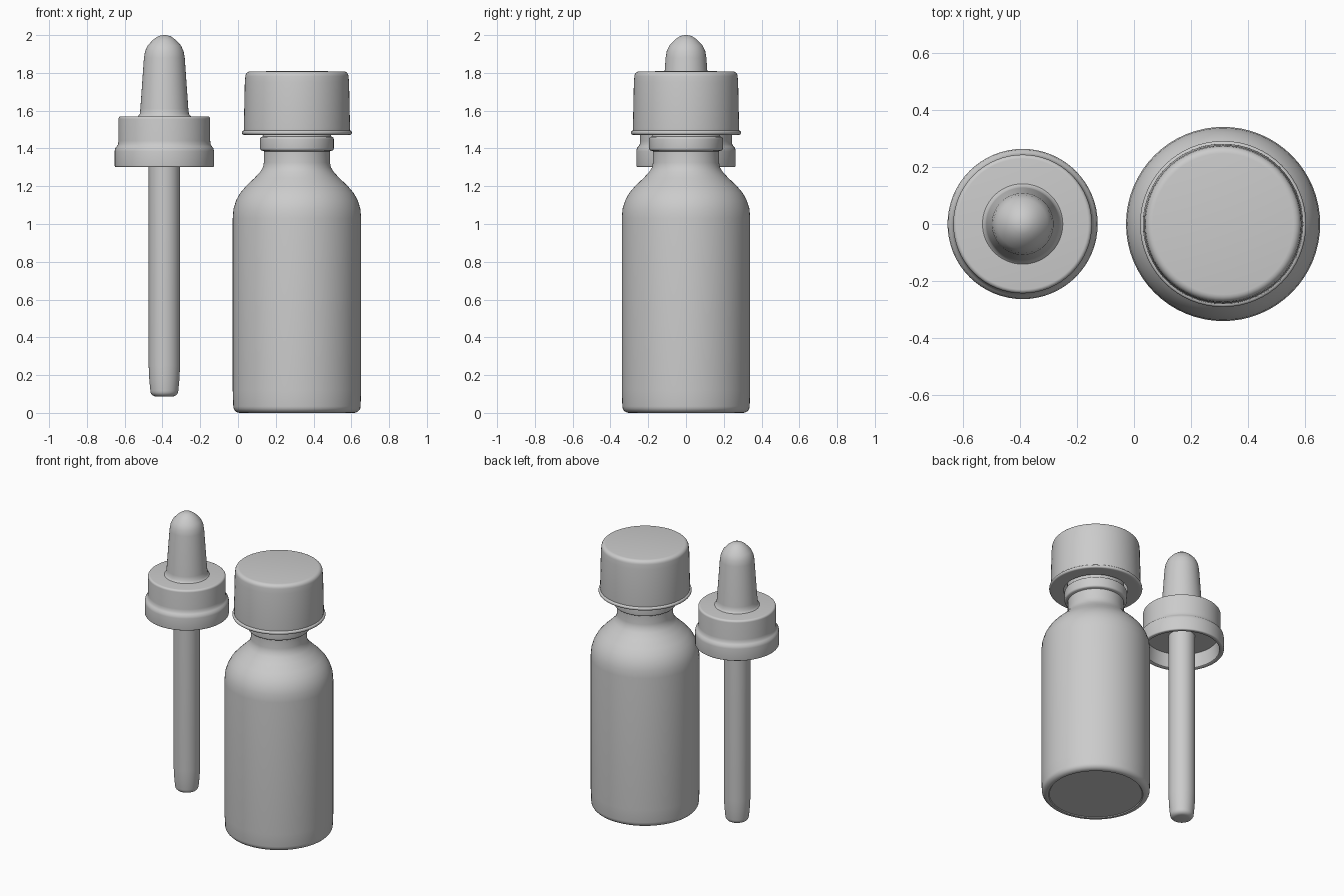
import bpy, bmesh, math

cube = bpy.data.objects.get("Cube")
if cube:
    bpy.data.objects.remove(cube, do_unlink=True)

SIDES = 64
BOTTLE_X, DROPPER_X = 0.312, -0.39

grey = bpy.data.materials.new("plain grey")
grey.use_nodes = True
colour = (0.6, 0.6, 0.6, 1)
grey.diffuse_color = colour
grey.node_tree.nodes["Principled BSDF"].inputs["Base Color"].default_value = colour


def lathe(name, x, profile):
    """Spin a (radius, height) profile, listed from bottom to top, around z."""
    bm = bmesh.new()
    verts = [bm.verts.new((r, 0, z)) for r, z in profile]
    edges = [bm.edges.new(pair) for pair in zip(verts, verts[1:])]
    bmesh.ops.spin(bm, geom=verts + edges, cent=(0, 0, 0), axis=(0, 0, 1),
                   angle=2 * math.pi, steps=SIDES)
    bmesh.ops.remove_doubles(bm, verts=bm.verts, dist=0.0001)
    bmesh.ops.recalc_face_normals(bm, faces=bm.faces)
    mesh = bpy.data.meshes.new(name)
    bm.to_mesh(mesh)
    bm.free()
    obj = bpy.data.objects.new(name, mesh)
    bpy.context.collection.objects.link(obj)
    obj.location.x = x
    mesh.materials.append(grey)
    bpy.ops.object.select_all(action="DESELECT")
    obj.select_set(True)
    bpy.context.view_layer.objects.active = obj
    bpy.ops.object.shade_smooth_by_angle(angle=math.radians(40))
    return obj


def fillet(r, z, radius, start, steps=5):
    """Quarter-circle profile points around a centre, from a start angle."""
    angles = [math.radians(start + 90 * i / steps) for i in range(steps + 1)]
    return [(r + radius * math.cos(a), z + radius * math.sin(a)) for a in angles]


# Bottle body with rounded shoulder, neck and neck ring
lathe("bottle", BOTTLE_X,
      [(0, 0.005), (0.29, 0.005), (0.295, 0)] + fillet(0.302, 0.035, 0.035, -90)
      + [(0.34, 0.12), (0.34, 1.03), (0.336, 1.08), (0.322, 1.125), (0.3, 1.165),
         (0.27, 1.2), (0.225, 1.243), (0.195, 1.275), (0.18, 1.3), (0.175, 1.325),
         (0.175, 1.385)]
      + fillet(0.183, 1.4, 0.012, -90) + fillet(0.183, 1.45, 0.012, 0)
      + [(0.178, 1.475), (0.178, 1.6), (0, 1.6)])

# Screw cap with a flared lip, open underneath
lathe("bottle_cap", BOTTLE_X,
      [(0, 1.6), (0.2, 1.6), (0.2, 1.472), (0.265, 1.472)]
      + fillet(0.28, 1.483, 0.011, -90) + fillet(0.28, 1.484, 0.011, 0)
      + [(0.281, 1.51), (0.276, 1.75)] + fillet(0.247, 1.782, 0.026, 0)
      + [(0, 1.81)])

# Dropper collar, hollow below
lathe("dropper_collar", DROPPER_X,
      [(0, 1.4), (0.225, 1.4), (0.235, 1.305), (0.24, 1.301)]
      + fillet(0.255, 1.309, 0.008, -90)
      + [(0.263, 1.385), (0.26, 1.402), (0.252, 1.41), (0.245, 1.422), (0.243, 1.44)]
      + fillet(0.229, 1.556, 0.014, 0) + [(0, 1.57)])

# Rubber bulb
lathe("dropper_bulb", DROPPER_X,
      [(0, 1.56), (0.15, 1.56), (0.138, 1.573), (0.13, 1.583), (0.127, 1.61),
       (0.108, 1.88), (0.102, 1.915), (0.088, 1.945), (0.06, 1.975), (0.035, 1.993),
       (0.015, 1.999), (0, 2)])

# Glass pipette with rounded tip
lathe("dropper_tube", DROPPER_X,
      [(0, 0.087)] + fillet(0.044, 0.117, 0.03, -90)
      + [(0.08, 0.18), (0.083, 0.25), (0.083, 1.41), (0, 1.41)])
